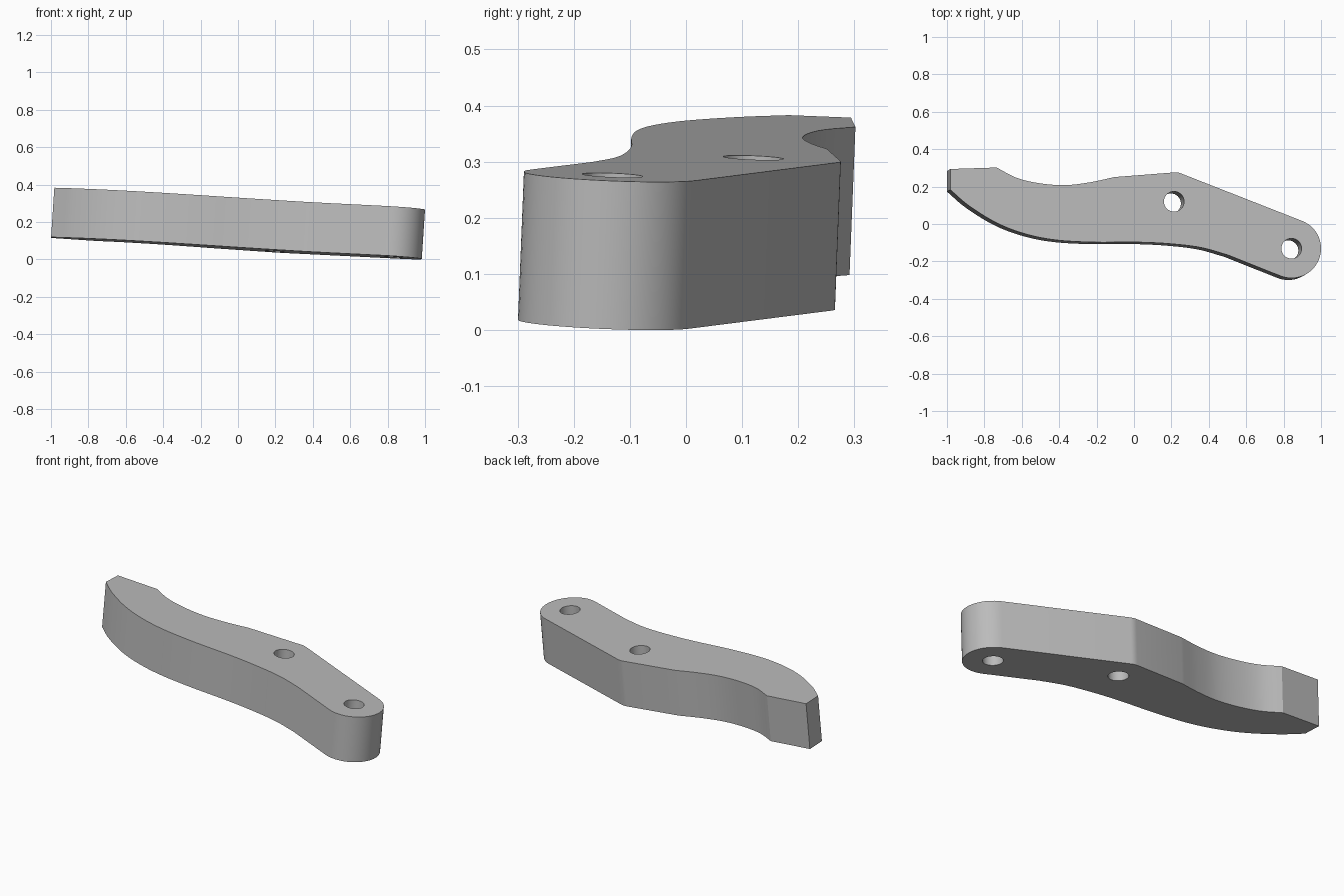
import bpy, bmesh, math
from mathutils import Vector

if "Cube" in bpy.data.objects:
    bpy.data.objects.remove(bpy.data.objects["Cube"], do_unlink=True)

# Tilt of the plate: the top is z = TOP - SX * x - SY * y
TOP, SX, SY, DEPTH = 0.326, 0.0655, 0.040, 0.264
PIVOT, PIVOT_R = (0.842, -0.131), 0.158
HOLES, HOLE_R = [PIVOT, (0.214, 0.120)], 0.054


def arc(centre, radius, start, end, steps):
    """Points along a circle, angles in degrees."""
    angles = [math.radians(start + (end - start) * i / steps) for i in range(steps + 1)]
    return [(centre[0] + radius * math.cos(t), centre[1] + radius * math.sin(t)) for t in angles]


def smooth(points, steps=8):
    """Catmull-Rom curve through the points."""
    p = [Vector(q) for q in points]
    p = [2 * p[0] - p[1]] + p + [2 * p[-1] - p[-2]]
    out = []
    for a, b, c, d in zip(p, p[1:], p[2:], p[3:]):
        for i in range(steps):
            t = i / steps
            out.append(tuple(0.5 * (2 * b + (c - a) * t + (2 * a - 5 * b + 4 * c - d) * t ** 2
                                    + (3 * b - a - 3 * c + d) * t ** 3)))
    return out + [tuple(points[-1])]


# Outline, counter-clockwise from the blunt end
lower_edge = smooth([(-0.982, 0.183), (-0.88, 0.096), (-0.73, 0.004), (-0.58, -0.053),
                     (-0.42, -0.085), (-0.22, -0.097), (0.02, -0.097), (0.2, -0.106),
                     (0.36, -0.126), (0.5, -0.165)])
round_end = arc(PIVOT, PIVOT_R, -112, 68, 28)
shoulder = arc((0.222, 0.196), 0.08, 68, 95, 6)
upper_edge = smooth([(-0.104, 0.251), (-0.235, 0.223), (-0.366, 0.208), (-0.5, 0.217),
                     (-0.625, 0.246), (-0.735, 0.302)])
outline = lower_edge + round_end + shoulder + upper_edge + [(-0.982, 0.294)]

# Fill the top face around the holes, then extrude along its normal
bm = bmesh.new()
edges = []
for loop in [outline] + [arc(c, HOLE_R, 0, 360, 32)[:-1] for c in HOLES]:
    vs = [bm.verts.new((x, y, TOP - SX * x - SY * y)) for x, y in loop]
    edges += [bm.edges.new((v, vs[i - 1])) for i, v in enumerate(vs)]
bmesh.ops.triangle_fill(bm, edges=edges, use_beauty=True, normal=(SX, SY, 1))
extruded = bmesh.ops.extrude_face_region(bm, geom=bm.faces[:], use_keep_orig=True)
lower = [g for g in extruded["geom"] if isinstance(g, bmesh.types.BMVert)]
bmesh.ops.translate(bm, verts=lower, vec=Vector((SX, SY, 1)) * -DEPTH)
bmesh.ops.recalc_face_normals(bm, faces=bm.faces[:])

mesh = bpy.data.meshes.new("lever_arm")
bm.to_mesh(mesh)
bm.free()
arm = bpy.data.objects.new("lever_arm", mesh)
bpy.context.collection.objects.link(arm)

# Plain grey finish
grey = bpy.data.materials.new("plain_grey")
grey.use_nodes = True
colour = (0.5, 0.5, 0.5, 1)
grey.diffuse_color = colour
grey.node_tree.nodes["Principled BSDF"].inputs["Base Color"].default_value = colour
mesh.materials.append(grey)

bpy.context.view_layer.objects.active = arm
arm.select_set(True)
bpy.ops.object.shade_smooth_by_angle(angle=math.radians(20))
